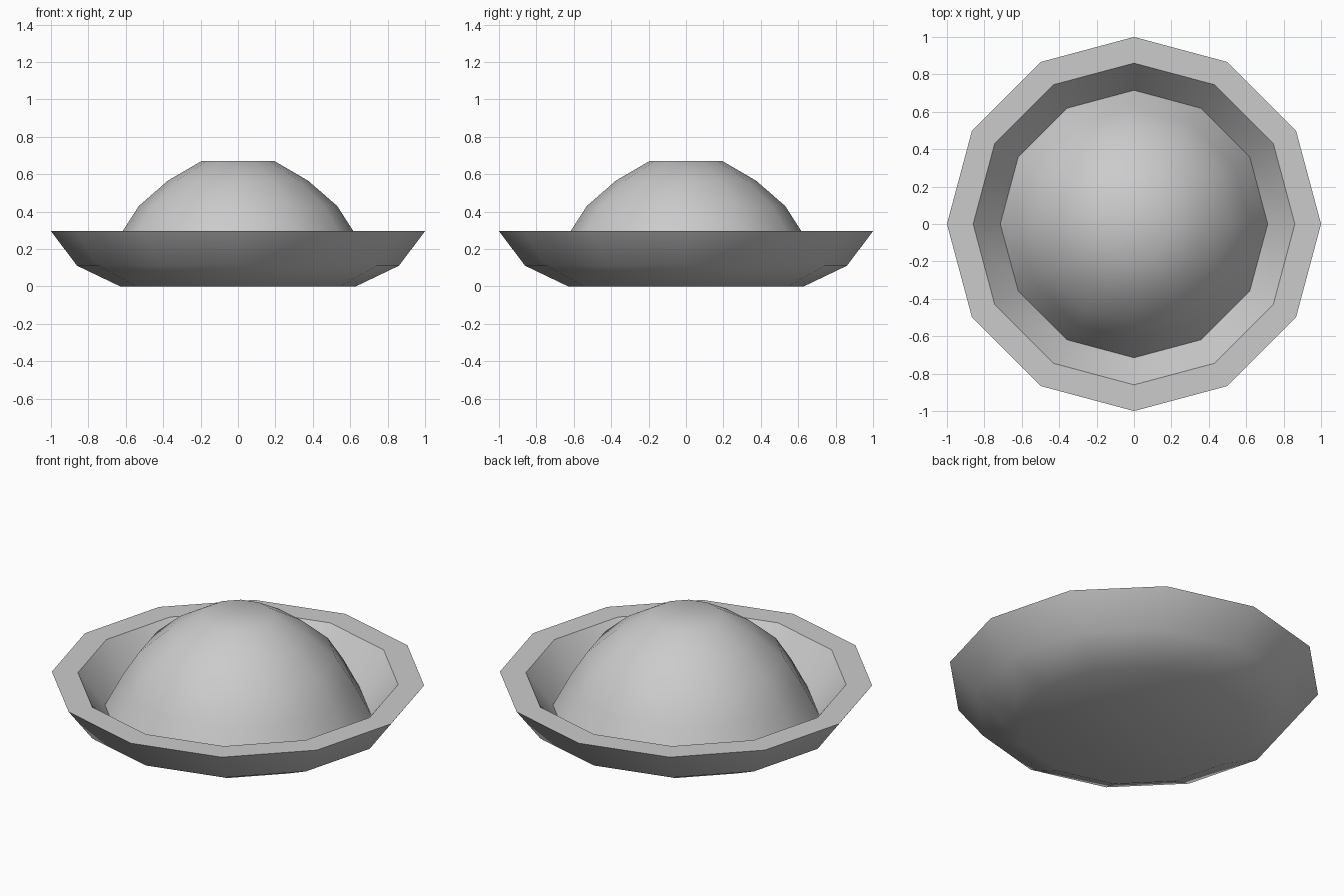
import bpy, bmesh
from math import cos, sin, pi, radians

cube = bpy.data.objects.get("Cube")
if cube:
    bpy.data.objects.remove(cube)

SIDES = 12

grey = bpy.data.materials.new("light grey")
grey.use_nodes = True
colour = (0.6, 0.6, 0.6, 1)
grey.diffuse_color = colour
grey.node_tree.nodes["Principled BSDF"].inputs["Base Color"].default_value = colour


def lathe(name, profile):
    """Spin (radius, height) points into a closed solid with flat end caps."""
    bm = bmesh.new()
    rings = []
    for r, z in profile:
        angles = [2 * pi * i / SIDES for i in range(SIDES)]
        rings.append([bm.verts.new((r * cos(a), r * sin(a), z)) for a in angles])
    for low, high in zip(rings, rings[1:]):
        for i in range(SIDES):
            j = (i + 1) % SIDES
            bm.faces.new((low[i], low[j], high[j], high[i]))
    bm.faces.new(rings[0][::-1])
    bm.faces.new(rings[-1])
    bmesh.ops.recalc_face_normals(bm, faces=bm.faces)
    mesh = bpy.data.meshes.new(name)
    bm.to_mesh(mesh)
    bm.free()
    mesh.materials.append(grey)
    obj = bpy.data.objects.new(name, mesh)
    bpy.context.collection.objects.link(obj)
    bpy.ops.object.select_all(action="DESELECT")
    obj.select_set(True)
    bpy.context.view_layer.objects.active = obj
    bpy.ops.object.shade_smooth_by_angle(angle=radians(40))
    return obj


# One shell: underside, flared dish, flat rim, inner groove, then the dome
underside = [(0.63, 0)]
dish = [(0.86, 0.11), (1, 0.295)]
groove = [(0.86, 0.295), (0.715, 0.11)]
dome = [(0.62, 0.29), (0.53, 0.43), (0.375, 0.565), (0.195, 0.67)]
lathe("domed_dish", underside + dish + groove + dome)
